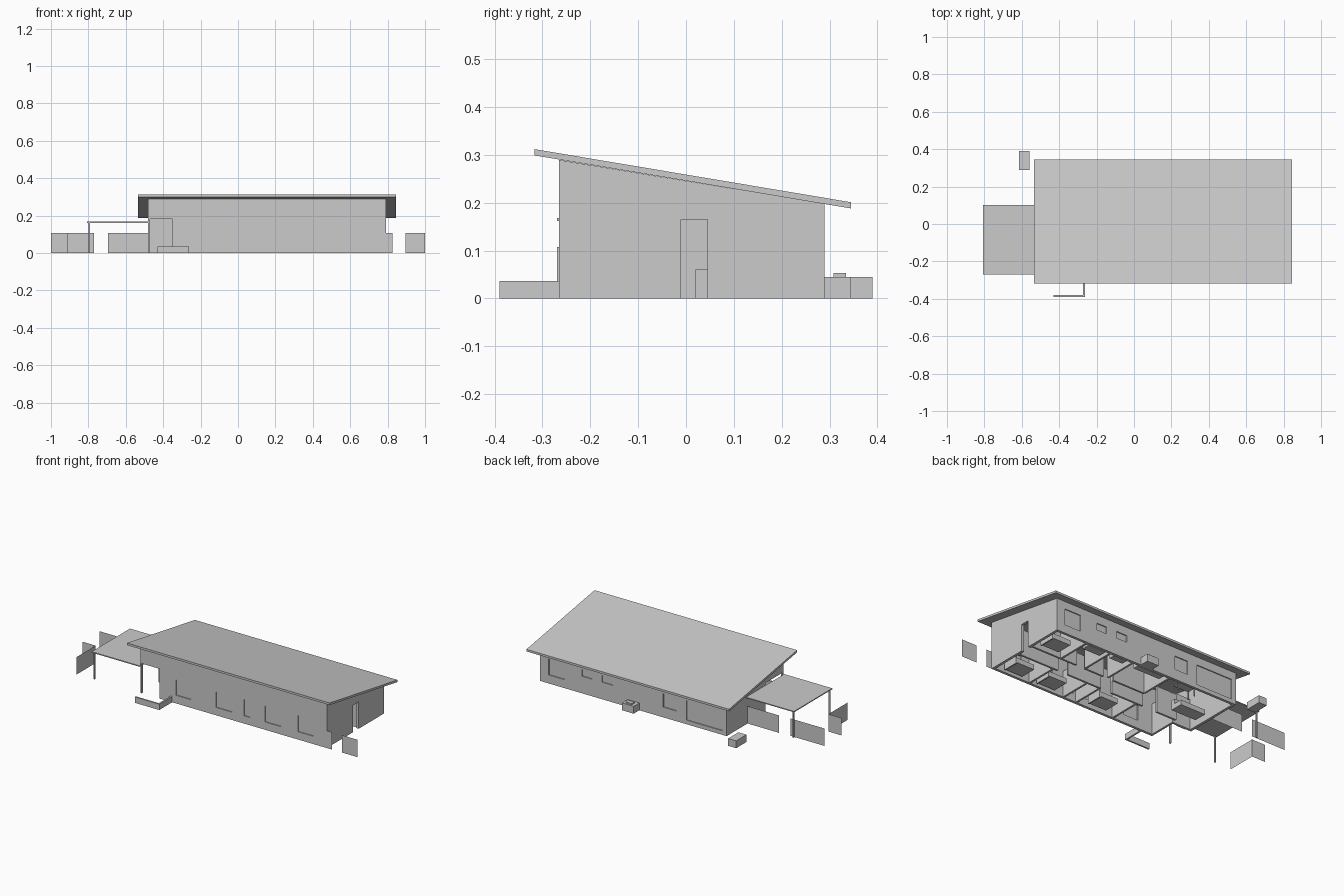
import bpy, bmesh

if "Cube" in bpy.data.objects:
    bpy.data.objects.remove(bpy.data.objects["Cube"])

def make(name, bm):
    bmesh.ops.recalc_face_normals(bm, faces=bm.faces)
    me = bpy.data.meshes.new(name)
    bm.to_mesh(me)
    bm.free()
    ob = bpy.data.objects.new(name, me)
    bpy.context.collection.objects.link(ob)
    return ob

def add_box(bm, x0, x1, y0, y1, z0, z1):
    vs = bmesh.ops.create_cube(bm, size=1)["verts"]
    for v in vs:
        v.co.x = x1 if v.co.x > 0 else x0
        v.co.y = y1 if v.co.y > 0 else y0
        v.co.z = z1 if v.co.z > 0 else z0

def boxes(name, *dims):
    bm = bmesh.new()
    for d in dims:
        add_box(bm, *d)
    return make(name, bm)

def prism(name, x0, x1, profile):
    # y-z profile extruded along x
    bm = bmesh.new()
    f = bm.faces.new([bm.verts.new((x0, y, z)) for y, z in profile])
    r = bmesh.ops.extrude_face_region(bm, geom=[f])
    for v in r["geom"]:
        if isinstance(v, bmesh.types.BMVert):
            v.co.x = x1
    return make(name, bm)

def panel(name, x0, y0, x1, y1, h=0.107):
    # thin single-sheet fence panel
    bm = bmesh.new()
    bm.faces.new([bm.verts.new(p) for p in
                  ((x0, y0, 0), (x1, y1, 0), (x1, y1, h), (x0, y0, h))])
    return make(name, bm)

def cut(ob, cutter):
    m = ob.modifiers.new("cut", 'BOOLEAN')
    m.operation = 'DIFFERENCE'
    m.solver = 'EXACT'
    m.object = cutter
    cutter.hide_render = True
    cutter.hide_viewport = True
    cutter.display_type = 'WIRE'

def under(y):
    # underside height of the sloping roof
    return 0.298 - (y + 0.317) * 0.1655

X0, X1, Y0, Y1, T = -0.48, 0.79, -0.265, 0.29, 0.016

# roof slab
prism("roof", -0.535, 0.845, [(-0.317, 0.299), (0.345, 0.188), (0.345, 0.201), (-0.317, 0.312)])

# outer wall shell
walls = prism("outer_walls", X0, X1, [(Y0, 0), (Y1, 0), (Y1, under(Y1)), (Y0, under(Y0))])
cut(walls, boxes("room_cutter", (X0 + T, X1 - T, Y0 + T, Y1 - T, -0.1, 0.5)))

# windows: (x0, x1, z0, z1)
front = [(-0.237, -0.135, 0.05, 0.145), (0.035, 0.144, 0.048, 0.145), (0.225, 0.266, 0.048, 0.148),
         (0.368, 0.477, 0.048, 0.147), (0.593, 0.70, 0.048, 0.147)]
back = [(-0.45, -0.205, 0.025, 0.148), (-0.138, -0.048, 0.063, 0.146), (0.294, 0.369, 0.105, 0.147),
        (0.438, 0.506, 0.105, 0.147), (0.623, 0.732, 0.052, 0.152)]
holes, panes = [], []
for y, sgn, wins in ((Y0, 1, front), (Y1, -1, back)):
    for a, b, c, d in wins:
        holes.append((a, b, y - 0.03, y + 0.03, c, d))
        ya, yb = sorted((y + sgn * 0.006, y + sgn * 0.010))
        panes.append((a, b, ya, yb, c, d))
cut(walls, boxes("window_cutter", *holes))
boxes("window_panes", *panes)

# corner porch and side door openings
cut(walls, boxes("porch_cutter", (-0.6, -0.35, -0.4, -0.09, -0.1, 0.183)))
cut(walls, boxes("door_cutter", (0.7, 0.9, -0.01, 0.045, -0.1, 0.165)))
boxes("porch_walls", (-0.35, -0.337, Y0 + T, -0.077, 0, 0.19), (X0, -0.35, -0.09, -0.077, 0, 0.19))
boxes("porch_ceiling", (X0 + T, -0.337, Y0 + T, -0.077, 0.183, 0.19))
boxes("porch_post", (X0, X0 + 0.01, Y0, Y0 + 0.01, 0, 0.183))
boxes("front_door", (-0.44, -0.38, -0.094, -0.089, 0, 0.15))

# carport canopy and posts
boxes("carport_roof", (-0.807, X0, -0.27, 0.102, 0.162, 0.168))
for i, y in enumerate((-0.262, 0.09)):
    boxes("carport_post_%d" % i, (-0.799, -0.791, y - 0.004, y + 0.004, 0, 0.163))

# fence panels
for i, p in enumerate([(0.79, Y0, 0.825, Y0), (0.895, Y0, 1.0, Y0), (-0.695, 0.087, -0.48, 0.087),
                       (-1.0, 0.083, -0.77, 0.083), (-0.91, -0.27, -0.91, -0.085),
                       (-1.0, -0.085, -0.91, -0.085)]):
    panel("fence_panel_%d" % i, *p)

# low garden wall by the entrance
boxes("garden_wall", (-0.43, -0.263, -0.39, -0.38, 0, 0.036), (-0.273, -0.263, -0.38, Y0, 0, 0.036))

# utility boxes behind the house
boxes("utility_box", (0.115, 0.195, Y1, 0.345, 0, 0.045))
boxes("utility_box_cap", (0.135, 0.175, 0.308, 0.335, 0.045, 0.053))
boxes("storage_box", (-0.615, -0.56, 0.29, 0.39, 0, 0.045))

# inner partition walls: corridor with rooms on each side
H, t = 0.16, 0.006
ya, yb, ia, ib = -0.05, 0.06, Y0 + T, Y1 - T
parts = [(a, b, ya - t, ya + t, 0, H) for a, b in ((-0.337, -0.2), (-0.1, 0.12), (0.2, 0.43), (0.5, X1 - T))]
parts += [(a, b, yb - t, yb + t, 0, H) for a, b in ((-0.02, 0.2), (0.27, 0.4), (0.46, X1 - T))]
parts += [(x - t, x + t, ia, ya - t, 0, H) for x in (-0.06, 0.2, 0.29, 0.53)]
parts += [(x - t, x + t, yb + t, ib, 0, H) for x in (-0.02, 0.24, 0.4, 0.57)]
boxes("inner_walls", *parts)

# simple furniture
for i, (x, y) in enumerate([(0.68, 0.15), (0.075, -0.17), (0.43, -0.18), (0.66, -0.18)]):
    boxes("bed_%d" % i, (x - 0.06, x + 0.06, y - 0.05, y + 0.05, 0.005, 0.035))
    boxes("headboard_%d" % i, (x + 0.06, x + 0.068, y - 0.05, y + 0.05, 0, 0.06))
boxes("kitchen_counter", (0.02, 0.2, 0.235, 0.272, 0, 0.055))
boxes("vanity", (0.28, 0.37, 0.235, 0.272, 0, 0.055))
boxes("bathtub", (0.43, 0.55, 0.22, 0.272, 0, 0.04))
boxes("sofa", (-0.42, -0.25, 0.02, 0.045, 0, 0.06), (-0.42, -0.25, 0.045, 0.10, 0, 0.03))
legs = [(x, x + 0.006, y, y + 0.006, 0, 0.05) for x in (-0.25, -0.136) for y in (0.16, 0.214)]
boxes("dining_table", (-0.25, -0.13, 0.16, 0.22, 0.05, 0.056), *legs)
